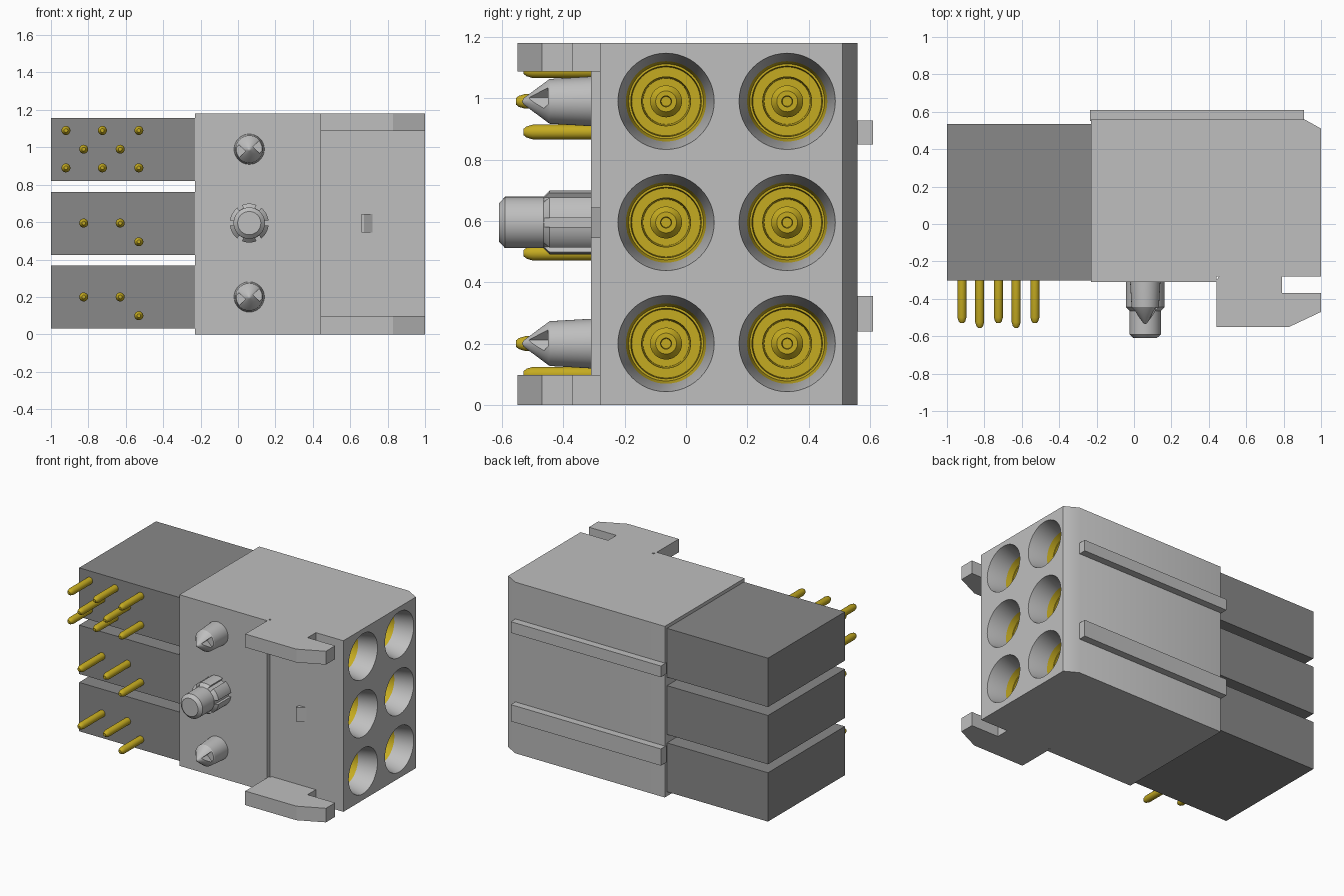
import bpy, bmesh, math
from mathutils import Matrix, Vector

if "Cube" in bpy.data.objects:
    bpy.data.objects.remove(bpy.data.objects["Cube"], do_unlink=True)


def material(name, rgb):
    m = bpy.data.materials.new(name)
    m.diffuse_color = (*rgb, 1)
    m.use_nodes = True
    node = next(n for n in m.node_tree.nodes if n.type == 'BSDF_PRINCIPLED')
    node.inputs["Base Color"].default_value = (*rgb, 1)
    return m


GREY = material("light grey plastic", (0.52, 0.52, 0.52))
DARK = material("dark grey plastic", (0.25, 0.25, 0.25))
GOLD = material("gold contact", (0.56, 0.41, 0.015))


def finish(bm, name, mat, smooth=False):
    bmesh.ops.recalc_face_normals(bm, faces=bm.faces)
    me = bpy.data.meshes.new(name)
    bm.to_mesh(me)
    bm.free()
    ob = bpy.data.objects.new(name, me)
    bpy.context.collection.objects.link(ob)
    if mat:
        me.materials.append(mat)
    if smooth:
        shade(ob)
    return ob


def activate(ob):
    bpy.ops.object.select_all(action='DESELECT')
    ob.select_set(True)
    bpy.context.view_layer.objects.active = ob


def shade(ob):
    activate(ob)
    bpy.ops.object.shade_smooth_by_angle(angle=math.radians(30))


def add_prism(bm, pts, z0, z1):
    """Extrude an x/y outline from z0 to z1."""
    f = bm.faces.new([bm.verts.new((x, y, z0)) for x, y in pts])
    ext = bmesh.ops.extrude_face_region(bm, geom=[f])["geom"]
    vs = [v for v in ext if isinstance(v, bmesh.types.BMVert)]
    bmesh.ops.translate(bm, verts=vs, vec=(0, 0, z1 - z0))


def add_box(bm, lo, hi):
    add_prism(bm, [(lo[0], lo[1]), (hi[0], lo[1]), (hi[0], hi[1]), (lo[0], hi[1])], lo[2], hi[2])


def add_lathe(bm, profile, origin, axis, seg=48):
    """Closed solid of revolution; profile holds (distance along axis, radius)."""
    rot = Vector((0, 0, 1)).rotation_difference(Vector(axis)).to_matrix().to_4x4()
    mat = Matrix.Translation(origin) @ rot
    rings = []
    for d, r in profile:
        if r == 0:
            rings.append([bm.verts.new(mat @ Vector((0, 0, d)))] * seg)
        else:
            rings.append([bm.verts.new(mat @ Vector((r * math.cos(2 * math.pi * i / seg),
                          r * math.sin(2 * math.pi * i / seg), d))) for i in range(seg)])
    for a, b in zip(rings, rings[1:]):
        for i in range(seg):
            j = (i + 1) % seg
            bm.faces.new(list(dict.fromkeys((a[i], a[j], b[j], b[i]))))


def cut(ob, bm):
    """Subtract the solids in bm from ob."""
    cutter = finish(bm, "cutter", None)
    cutter.hide_render = True
    mod = ob.modifiers.new("cut", 'BOOLEAN')
    mod.operation, mod.solver, mod.object = 'DIFFERENCE', 'EXACT', cutter
    activate(ob)
    bpy.ops.object.modifier_apply(modifier=mod.name)
    bpy.data.objects.remove(cutter, do_unlink=True)


ROWS = (0.2, 0.595, 0.99)
SOCKETS = [(1, y, z) for y in (-0.065, 0.33) for z in ROWS]
FRONT = (0, -1, 0)

# Main housing with tapered socket openings
bm = bmesh.new()
add_prism(bm, [(-.23, -.31), (.44, -.31), (.44, -.28), (1, -.28), (1, .51),
               (.91, .56), (-.23, .56)], 0, 1.18)
housing = finish(bm, "housing", GREY)
bm = bmesh.new()
for c in SOCKETS:
    add_lathe(bm, [(-.02, 0), (-.02, .161), (.13, .131), (.36, .131), (.36, 0)], c, (-1, 0, 0))
cut(housing, bm)
shade(housing)

# Gold socket contacts with a centre pin
for i, c in enumerate(SOCKETS):
    bm = bmesh.new()
    add_lathe(bm, [(.25, 0), (.25, .016), (.22, .018), (.22, .034), (.24, .052), (.33, .052),
                   (.33, .075), (.21, .08), (.21, .112), (.17, .115), (.17, .122), (.13, .131),
                   (.36, .131), (.36, 0)], c, (-1, 0, 0))
    finish(bm, f"socket_contact_{i + 1}", GOLD, True)

# Hooked ears at the top and bottom of the mating end
EAR = [(.44, -.3), (.44, -.55), (.83, -.55), (1, -.47), (1, -.37), (.79, -.37),
       (.79, -.275), (.46, -.275)]
for name, z0, z1 in (("lower_ear", 0, .097), ("upper_ear", 1.088, 1.18)):
    bm = bmesh.new()
    add_prism(bm, EAR, z0, z1)
    finish(bm, name, GREY)

# Small latch wedge on the front
bm = bmesh.new()
add_prism(bm, [(.66, -.275), (.66, -.31), (.675, -.31), (.72, -.28), (.72, -.275)], .545, .643)
finish(bm, "latch_wedge", GREY)

# Back rails
for name, z0, z1 in (("lower_rail", .24, .355), ("upper_rail", .85, .927)):
    bm = bmesh.new()
    add_box(bm, (-.235, .55, z0), (.91, .61, z1))
    finish(bm, name, GREY)

# Dark contact blocks
for i, z in enumerate((.03, .425, .82)):
    bm = bmesh.new()
    add_box(bm, (-1, -.303, z), (-.22, .535, z + .337))
    finish(bm, f"contact_block_{i + 1}", DARK)

# Solder pins; the inner columns are slightly longer
PINS = [(x, z) for x in (-.92, -.725, -.53) for z in (.89, 1.09)]
PINS += [(x, z) for x in (-.825, -.63) for z in ROWS]
PINS += [(-.53, .495), (-.53, .1)]
for i, (x, z) in enumerate(PINS):
    end = .555 if x in (-.825, -.63) else .53
    bm = bmesh.new()
    add_lathe(bm, [(.28, 0), (.28, .024), (end - .03, .024), (end - .01, .018),
                   (end, .01), (end, 0)], (x, 0, z), FRONT, 20)
    finish(bm, f"solder_pin_{i + 1}", GOLD, True)

# Pointed guide pins with a notch on each side of the tip
for name, z in (("lower_guide_pin", .2), ("upper_guide_pin", .99)):
    bm = bmesh.new()
    add_lathe(bm, [(.29, 0), (.29, .081), (.31, .081), (.445, .073), (.53, .01), (.535, 0)],
              (.06, 0, z), FRONT)
    pin = finish(bm, name, GREY)
    bm = bmesh.new()
    for s in (-1, 1):
        add_lathe(bm, [(.45, 0), (.45, .035), (.56, .035), (.56, 0)],
                  (.06 + s * .055, 0, z + s * .012), FRONT, 4)
    cut(pin, bm)
    shade(pin)

# Centre post with lengthwise grooves around its collar
bm = bmesh.new()
add_lathe(bm, [(.29, 0), (.29, .104), (.445, .104), (.465, .084), (.59, .084),
               (.61, .062), (.61, 0)], (.06, 0, .595), FRONT)
post = finish(bm, "centre_post", GREY)
bm = bmesh.new()
for k in range(6):
    start = len(bm.verts)
    add_box(bm, (.085, -.48, -.014), (.12, -.27, .014))
    bm.verts.ensure_lookup_table()
    bmesh.ops.transform(bm, verts=bm.verts[start:], matrix=Matrix.Translation((.06, 0, .595))
                        @ Matrix.Rotation(k * math.pi / 3, 4, 'Y'))
cut(post, bm)
shade(post)
